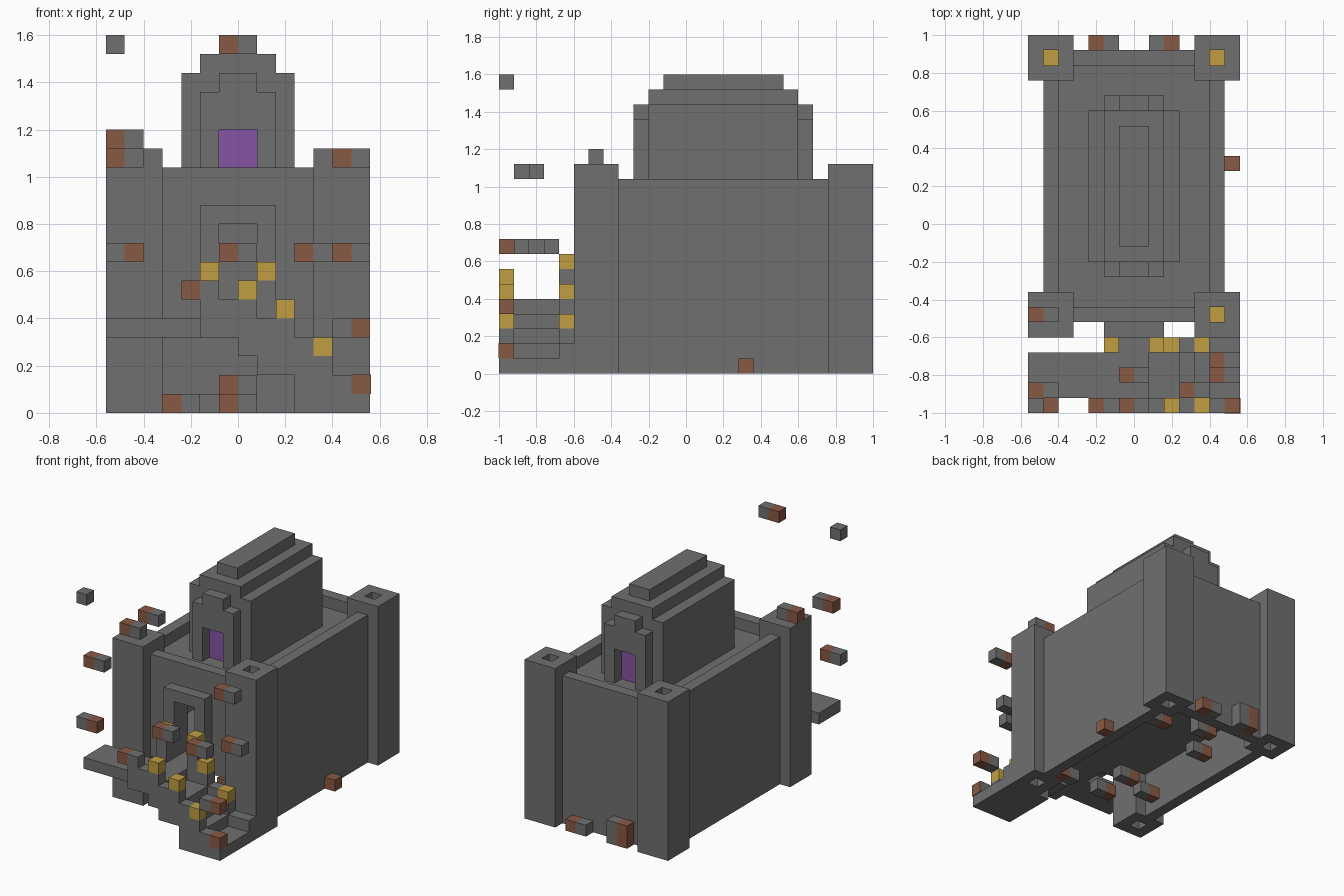
import bpy
import bmesh

U = 0.08  # size of one block

cube = bpy.data.objects.get("Cube")
if cube:
    bpy.data.objects.remove(cube, do_unlink=True)


def material(name, rgb):
    m = bpy.data.materials.new(name)
    m.use_nodes = True
    colour = (*rgb, 1.0)
    m.diffuse_color = colour
    m.node_tree.nodes["Principled BSDF"].inputs["Base Color"].default_value = colour
    return m


STONE = material("grey stone", (0.162, 0.162, 0.162))
BRICK = material("red brown brick", (0.25, 0.10, 0.06))
LAMP = material("golden lamp", (0.52, 0.34, 0.055))
DOOR = material("purple door", (0.24, 0.09, 0.37))


def blocks(name, boxes, *mats):
    """Boxes are (x span, y span, z span[, material slot]) counted in blocks."""
    bm = bmesh.new()
    for spans in boxes:
        slot = spans[3] if len(spans) > 3 else 0
        corners = []
        for z in spans[2]:
            for x, y in ((0, 0), (1, 0), (1, 1), (0, 1)):
                corners.append(bm.verts.new((spans[0][x] * U - 0.56,
                                             spans[1][y] * U - 1.0, z * U)))
        low, high = corners[:4], corners[4:]
        faces = [bm.faces.new(low[::-1]), bm.faces.new(high)]
        for i in range(4):
            n = (i + 1) % 4
            faces.append(bm.faces.new((low[i], low[n], high[n], high[i])))
        for f in faces:
            f.material_index = slot
    mesh = bpy.data.meshes.new(name)
    bm.to_mesh(mesh)
    bm.free()
    for m in mats:
        mesh.materials.append(m)
    ob = bpy.data.objects.new(name, mesh)
    bpy.context.collection.objects.link(ob)
    return ob


def cell(x, y, z, slot=0):
    return ((x, x + 1), (y, y + 1), (z, z + 1), slot)


# Corner towers: square tubes with a lamp down the shaft
for side, x in (("right", 0), ("left", 11)):
    for end, y in (("front", 5), ("back", 22)):
        z = (0, 14)
        blocks(f"{end}_{side}_tower", [
            ((x, x + 3), (y, y + 1), z), ((x, x + 3), (y + 2, y + 3), z),
            ((x, x + 1), (y + 1, y + 2), z), ((x + 2, x + 3), (y + 1, y + 2), z)], STONE)
        blocks(f"{end}_{side}_tower_lamp", [cell(x + 1, y + 1, 6)], LAMP)

# Hall shell, open underneath
blocks("side_walls", [(x, (8, 22), (0, 13)) for x in ((1, 2), (12, 13))], STONE)
blocks("back_wall", [((3, 11), (23, 24), (0, 13))], STONE)
blocks("front_wall", [
    ((3, 6), (6, 7), (4, 13)), ((8, 11), (6, 7), (4, 13)),
    ((6, 8), (6, 7), (4, 5)), ((6, 8), (6, 7), (10, 13))], STONE)
blocks("hall_roof", [((2, 12), (7, 23), (11, 12))], STONE)
blocks("hall_floor", [((2, 12), (7, 23), (4, 5))], STONE)

# Gate frame
blocks("gate_frame", [
    ((5, 6), (5, 6), (4, 11)), ((8, 9), (5, 6), (4, 11)),
    ((6, 8), (5, 6), (10, 11)), ((6, 8), (5, 6), (4, 5))], STONE)

# Upper chapel with stepped roof, and a porch and door at each end
blocks("chapel", [
    ((4, 10), (10, 20), (12, 18)),
    ((5, 9), (10, 20), (18, 19)),
    ((6, 8), (11, 19), (19, 20))], STONE)
for end, y, d in (("front", 9, 9.95), ("back", 20, 20)):
    ys = (y, y + 1)
    blocks(f"{end}_porch", [
        ((5, 6), ys, (12, 17)), ((8, 9), ys, (12, 17)),
        ((6, 8), ys, (15, 18))], STONE)
    blocks(f"{end}_door", [((6, 8), (d, d + 0.05), (12, 15))], DOOR)

# Stairs: x span, underside, tread height
flight = [((5, 7), 4, 5), ((7, 8), 3, 5), ((8, 10), 2, 4),
          ((10, 11), 0, 3), ((11, 12), 0, 2), ((12, 14), 0, 1)]
blocks("stairs", [(x, (1, 4), (b, t)) for x, b, t in flight], STONE)
rails = [("front_rail", 0), ("rear_rail", 4)]
for name, y in rails:
    boxes = []
    for x, b, t in flight:
        if name == "rear_rail" and x[1] <= 8:
            t -= 1      # landing stays clear before the gate
        boxes.append((x, (y, y + 1), (b, t + 1)))
    blocks(name, boxes, STONE)
blocks("gate_posts", [((x, x + 1), (4, 5), (5, 7)) for x in (5, 8)], STONE)
blocks("rail_end", [((13, 14.04), (-0.04, 1), (1, 2.04))], BRICK)
blocks("landing_plank", [((0, 5), (1, 4), (4, 5))], STONE)

# Lamps on the rails and gate posts
blocks("rail_lamps", [cell(*p) for p in (
    (5, 4, 7), (8, 4, 7), (9, 4, 5), (11, 4, 3),
    (7, 0, 6), (9, 0, 5), (11, 0, 3))], LAMP)

# Floating rubble: each is a brick block beside a stone block
# (brick x, stone x, y, z)
rubble = [(0, 1, 6, 14), (0, 1, 1, 13), (6, 7, 0, 19), (1, 0, 0, 8),
          (12, 13, 2, 13), (12, 13, 3, 8), (6, 7, 2, 8), (10, 11, 1, 8),
          (4, 5, 0, 6), (13, 12, 0, 4)]
# Rubble on the ground behind, beside and under the hall
rubble += [(9, 8, 24, 0), (4, 5, 24, 0), (4, 5, 24, 1), (13, 12, 16, 0),
           (10, 11, 20, 0), (6, 7, 21, 0), (6, 7, 21, 1), (4, 5, 18, 0),
           (3, 4, 10, 0), (11, 10, 8, 0), (6, 7, 8, 0), (6, 7, 11, 0)]
for n, (brick, stone, y, z) in enumerate(rubble, 1):
    blocks(f"rubble_{n}", [cell(brick, y, z, 0), cell(stone, y, z, 1)], BRICK, STONE)
blocks("lone_block", [cell(0, 0, 19)], STONE)
